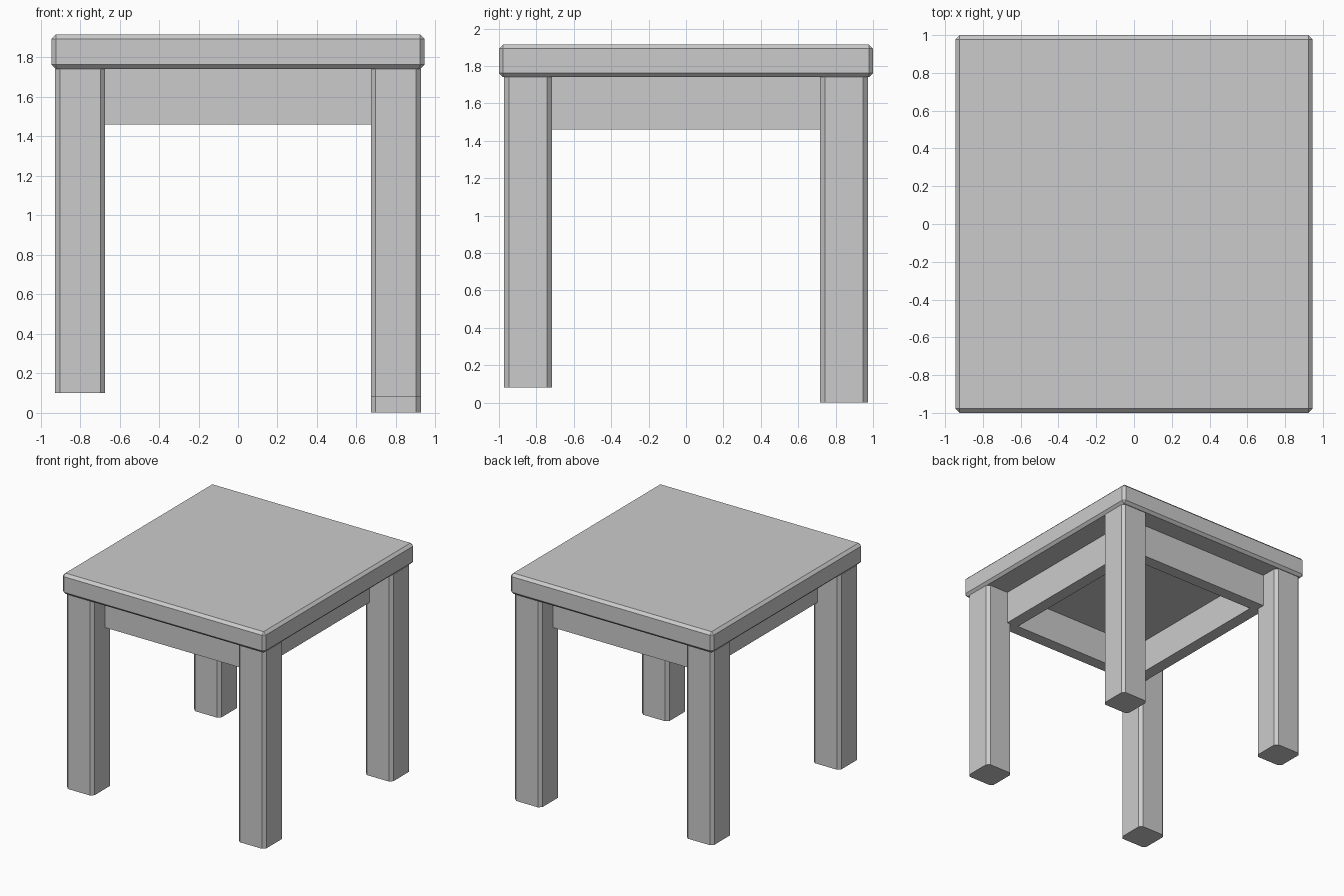
import bpy
import bmesh

cube = bpy.data.objects.get("Cube")
if cube:
    bpy.data.objects.remove(cube, do_unlink=True)

# Single plain grey finish
grey = bpy.data.materials.new("light grey")
grey.use_nodes = True
tone = (0.6, 0.6, 0.6, 1)
grey.diffuse_color = tone
grey.node_tree.nodes["Principled BSDF"].inputs["Base Color"].default_value = tone


def block(name, low, high, chamfer=0, upright_only=False):
    """Box between two corners, with flat chamfers on all or only upright edges."""
    bm = bmesh.new()
    bmesh.ops.create_cube(bm, size=1)
    for v in bm.verts:
        v.co = [(a + b) / 2 + c * (b - a) for a, b, c in zip(low, high, v.co)]
    if chamfer:
        edges = [e for e in bm.edges if not upright_only
                 or abs(e.verts[0].co.z - e.verts[1].co.z) > 0.1]
        bmesh.ops.bevel(bm, geom=edges, offset=chamfer, segments=1,
                        affect='EDGES', profile=0.5)
    mesh = bpy.data.meshes.new(name)
    bm.to_mesh(mesh)
    bm.free()
    mesh.materials.append(grey)
    obj = bpy.data.objects.new(name, mesh)
    bpy.context.collection.objects.link(obj)
    return obj


# Chamfered top slab
under = 1.74
block("table_top", (-0.945, -1, under), (0.945, 1, 1.915), 0.022)

# Four legs, each cut to a slightly different length
half = 0.1275
for name, sx, sy, foot in (
    ("front_left_leg", 1, -1, 0.08),
    ("front_right_leg", -1, -1, 0.10),
    ("back_left_leg", 1, 1, 0),
    ("back_right_leg", -1, 1, 0.11),
):
    x, y = sx * 0.80, sy * 0.845
    block(name, (x - half, y - half, foot), (x + half, y + half, under),
          0.025, upright_only=True)

# Apron rails between the legs
rail_low = 1.46
for name, s in (("front_apron", -1), ("back_apron", 1)):
    y = s * 0.76
    block(name, (-0.70, y - 0.052, rail_low), (0.70, y + 0.052, under))
for name, s in (("right_apron", -1), ("left_apron", 1)):
    x = s * 0.672
    block(name, (x - 0.052, -0.75, rail_low), (x + 0.052, 0.75, under))
